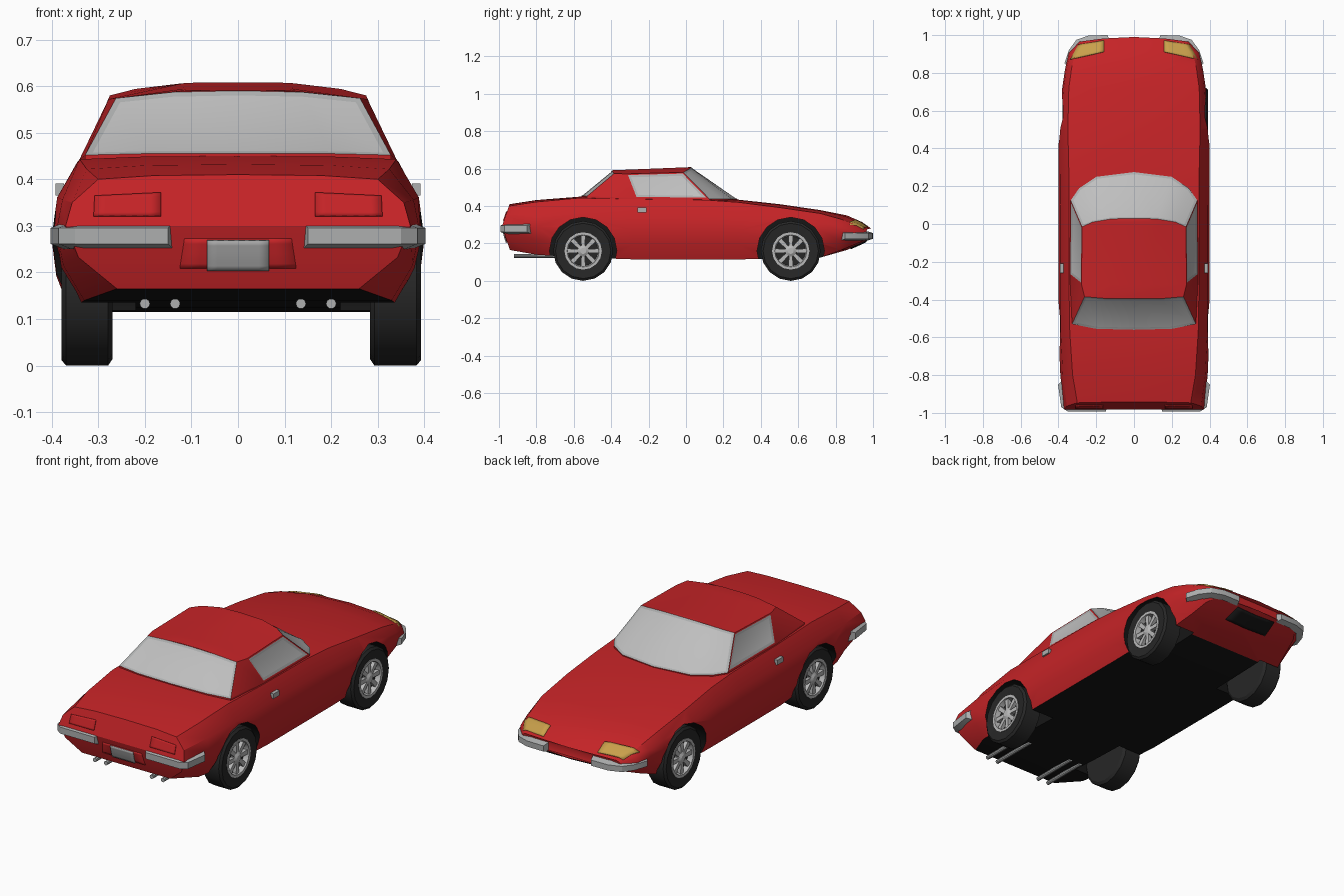
import bpy, bmesh
from math import sin, cos, pi, radians
from mathutils import Vector
from mathutils.bvhtree import BVHTree

old = bpy.data.objects.get("Cube")
if old:
    bpy.data.objects.remove(old, do_unlink=True)


def material(name, *rgb):
    m = bpy.data.materials.new(name)
    m.use_nodes = True
    m.diffuse_color = (*rgb, 1)
    m.node_tree.nodes["Principled BSDF"].inputs["Base Color"].default_value = (*rgb, 1)
    return m


red = material("body red", .56, .017, .02)
black = material("underside black", .008, .008, .008)
rubber = material("tyre rubber", .02, .02, .02)
glass = material("window glass", .52, .52, .52)
chrome = material("chrome trim", .42, .43, .43)
alloy = material("wheel alloy", .48, .48, .48)
amber = material("lamp amber", .58, .35, .07)
plate_grey = material("plate grey", .38, .38, .38)


def shade(mesh):
    mesh.shade_smooth()
    mesh.set_sharp_from_angle(angle=radians(28))


def make(name, geometry, *mats, fix=True):
    mesh = bpy.data.meshes.new(name)
    mesh.from_pydata(geometry[0], [], geometry[1])
    for m in mats:
        mesh.materials.append(m)
    if fix:
        bm = bmesh.new()
        bm.from_mesh(mesh)
        bmesh.ops.recalc_face_normals(bm, faces=bm.faces)
        bm.to_mesh(mesh)
        bm.free()
    shade(mesh)
    obj = bpy.data.objects.new(name, mesh)
    bpy.context.collection.objects.link(obj)
    return obj


def ladder(ring):
    """Fill a symmetric ring with strips running from side to side."""
    n = len(ring)
    return [list(dict.fromkeys([ring[i], ring[i + 1], ring[n - i - 1], ring[-i % n]]))
            for i in range(n // 2)]


def loft(rings, caps=True):
    n = len(rings[0])
    verts = [p for r in rings for p in r]
    faces = [(a * n + i, a * n + (i + 1) % n, (a + 1) * n + (i + 1) % n, (a + 1) * n + i)
             for a in range(len(rings) - 1) for i in range(n)]
    if caps:
        faces += ladder(list(range(n)))
        faces += ladder(list(range(len(verts) - n, len(verts))))
    return verts, faces


def merge(parts):
    verts, faces = [], []
    for v, f in parts:
        faces += [[i + len(verts) for i in face] for face in f]
        verts += v
    return verts, faces


def mirrored(half):
    return half + [(-x, y, z) for x, y, z in half[-2:0:-1]]


def lathe(profile, centre, side=1, seg=16, caps=True):
    cx, cy, cz = centre
    return loft([[(cx + side * x, cy + r * cos(2 * pi * k / seg), cz + r * sin(2 * pi * k / seg))
                  for k in range(seg)] for x, r in profile], caps)


# Body shell: y, centre top, shoulder x z, widest x z, sill x, floor z
stations = [
    (-.985, .41, .30, .40, .37, .30, .26, .165),
    (-.80, .432, .325, .422, .39, .29, .33, .14),
    (-.57, .45, .34, .443, .40, .28, .35, .125),
    (-.28, .448, .345, .437, .40, .27, .36, .115),
    (.10, .44, .345, .433, .40, .27, .36, .115),
    (.28, .434, .345, .42, .40, .27, .36, .115),
    (.50, .41, .35, .392, .40, .27, .36, .118),
    (.72, .378, .345, .36, .38, .27, .34, .125),
    (.86, .35, .33, .33, .365, .265, .31, .165),
    (.94, .315, .31, .30, .345, .26, .29, .20),
    (.99, .28, .27, .275, .29, .255, .25, .225)]


def section(y, zc, xs, zs, xw, zw, xl, zb):
    half = [(0, zc), (.6 * xs, zc - .2 * (zc - zs)), (xs, zs),
            (xs + .8 * (xw - xs), (zs + zw) / 2), (xw, zw),
            (xw - .25 * (xw - xl), (zw + zb) / 2), (xl, zb), (0, zb)]
    tail = .35 if y < -.9 else 0
    nose = .3 if y > .8 else 0
    return mirrored([(x, y + tail * abs(z - .29) - nose * x * x, z) for x, z in half])


shell = loft([section(*s) for s in stations])
body = make("body", shell, red, black)
for p in body.data.polygons:
    if p.normal.z < -.7 and -.92 < p.center.y < .72:
        p.material_index = 1
surface = BVHTree.FromPolygons([Vector(v) for v in shell[0]], shell[1])

# Wheel arches cut from the body, then wheels
R = .16
bpy.context.view_layer.objects.active = body
for side, label in ((1, "left"), (-1, "right")):
    for y, end in ((.56, "front"), (-.55, "rear")):
        cutter = make("arch_cutter", lathe([(.22, .18), (.5, .18)], (0, y, R), side), red, black)
        cutter.hide_render = True
        for p in cutter.data.polygons:
            p.material_index = 1
        cut = body.modifiers.new("arch", 'BOOLEAN')
        cut.operation, cut.solver, cut.object = 'DIFFERENCE', 'EXACT', cutter
        bpy.ops.object.modifier_apply(modifier=cut.name)
        bpy.data.objects.remove(cutter, do_unlink=True)

        hub = (.007 + side * .331, y, R)
        make(f"{end}_{label}_tyre", lathe(
            [(-.055, .1), (-.055, .145), (-.045, R), (.045, R),
             (.055, .148), (.05, .1), (.025, .095)], hub, side), rubber)
        parts = [lathe([(.025, .098), (.053, .1), (.053, .086), (.026, .08)], hub, side, caps=False),
                 lathe([(.02, .032), (.045, .03), (.053, .016)], hub, side)]
        for k in range(8):
            a = 2 * pi * k / 8
            rings = []
            for r, w in ((.02, .009), (.09, .013)):
                rings.append([(hub[0] + side * x, y + r * cos(a) - t * sin(a), R + r * sin(a) + t * cos(a))
                              for x, t in ((.026, -w), (.045, -w), (.045, w), (.026, w))])
            parts.append(loft(rings))
        make(f"{end}_{label}_rim", merge(parts), alloy)
shade(body.data)

# Cabin: skirt, window base and roof edge
base = mirrored([(0, .275, .438), (.2, .25, .438), (.29, .19, .438), (.335, .125, .438),
                 (.34, -.27, .443), (.328, -.53, .452), (.2, -.555, .455), (0, -.56, .455)])
edge = mirrored([(0, .03, .608), (.12, .027, .606), (.22, .01, .594), (.275, -.015, .58),
                 (.278, -.32, .572), (.262, -.385, .574), (.14, -.395, .587), (0, -.395, .59)])
skirt = [(x, y, z - .04) for x, y, z in base]
verts, faces = loft([skirt, base, edge], caps=False)
n = len(base)
rows = [[2 * n]]
for i in range(1, n // 2):
    x, y, z = edge[i]
    crown = max(z, .607 + .04 * y)
    verts += [(.42 * x, y, crown), (-.42 * x, y, crown)]
    rows.append([2 * n + i, len(verts) - 2, len(verts) - 1, 3 * n - i])
rows.append([2 * n + n // 2])
faces += [rows[0] + rows[1], rows[-1] + rows[-2]]
for a, b in zip(rows[1:-2], rows[2:-1]):
    faces += [(a[j], a[j + 1], b[j + 1], b[j]) for j in range(3)]
cabin = make("cabin", (verts, faces), red, glass, chrome)

# Windows inset into the cabin with a trim border
bm = bmesh.new()
bm.from_mesh(cabin.data)
bm.faces.ensure_lookup_table()
windows = [[bm.faces[n + k] for k in group]
           for group in ((0, 1, 2, 11, 12, 13), (5, 6, 7, 8), (3,), (10,))]
for panes in windows:
    if len(panes) == 1:
        bmesh.ops.inset_region(bm, faces=panes, thickness=.007, use_even_offset=True)
    border = bmesh.ops.inset_region(bm, faces=panes, thickness=.012, depth=-.003,
                                    use_boundary=True, use_even_offset=True)["faces"]
    for f in border:
        f.material_index = 2
    for f in panes:
        f.material_index = 1
bm.to_mesh(cabin.data)
bm.free()
shade(cabin.data)


def drape(name, corners, direction, mat, lift=.005, steps=6):
    """Lay a thin four-cornered plate on the body shell along a direction."""
    d = Vector(direction)
    a, b, c, e = [Vector(p) for p in corners]
    pts = []
    for i in range(steps + 1):
        for j in range(steps + 1):
            u, v = i / steps, j / steps
            p = a.lerp(b, u).lerp(e.lerp(c, u), v)
            hit = surface.ray_cast(p - d * 2, d)[0]
            pts.append((hit or p) - d * lift)
    w = steps + 1
    quads = [(i * w + j, (i + 1) * w + j, (i + 1) * w + j + 1, i * w + j + 1)
             for i in range(steps) for j in range(steps)]
    normal = (pts[w] - pts[0]).cross(pts[1] - pts[0])
    if normal.dot(d) > 0:
        quads = [q[::-1] for q in quads]
    obj = make(name, (pts, quads), mat, fix=False)
    solid = obj.modifiers.new("thickness", 'SOLIDIFY')
    solid.thickness, solid.offset = .007, -1
    return obj


def bumper(name, path, low, high, side):
    lip = (high - low) * .2
    rings = [[(side * x * .93, y * .97, low), (side * x, y, low + lip),
              (side * x, y, high - lip), (side * x * .93, y * .97, high)] for x, y in path]
    make(name, loft(rings), chrome)


def box(name, centre, size, mat):
    x, y, z = centre
    a, b, c = [s / 2 for s in size]
    make(name, loft([[(x + a * p, y + b * q, z + c * h) for p, q in
                      ((-1, -1), (1, -1), (1, 1), (-1, 1))] for h in (-1, 1)]), mat)


# Paired details
for s, label in ((1, "left"), (-1, "right")):
    bumper(f"rear_bumper_{label}", [(.15, -.993), (.35, -.993), (.385, -.97), (.402, -.85)], .25, .307, s)
    bumper(f"front_bumper_{label}", [(.14, 1), (.24, .998), (.305, .975), (.345, .92), (.368, .85)],
           .215, .265, s)
    drape(f"headlamp_{label}", [(s * .16, .972, 0), (s * .295, .95, 0), (s * .338, .872, 0),
                                (s * .16, .912, 0)], (0, 0, -1), amber)
    drape(f"tail_lamp_{label}", [(s * .165, 0, .322), (s * .31, 0, .322), (s * .308, 0, .365),
                                 (s * .165, 0, .372)], (0, 1, 0), red)
    box(f"door_handle_{label}", (s * .383, -.235, .378), (.018, .05, .026), chrome)
    for x, place in ((.2, "outer"), (.135, "inner")):
        pipe = lathe([(-.13, .011), (.13, .011)], (0, 0, 0), seg=10)
        pipe = ([(s * x + v[1], v[0] - .79, .133 + v[2]) for v in pipe[0]], pipe[1])
        make(f"exhaust_{place}_{label}", pipe, chrome)

# Plate mount, number plate and nose intake
drape("plate_mount", [(-.125, 0, .208), (.125, 0, .208), (.115, 0, .272), (-.115, 0, .272)],
      (0, 1, 0), red, .003)
drape("number_plate", [(-.067, 0, .203), (.067, 0, .203), (.067, 0, .268), (-.067, 0, .268)],
      (0, 1, 0), plate_grey, .008)
drape("nose_intake", [(-.13, .88, 0), (.13, .88, 0), (.12, .965, 0), (-.12, .965, 0)],
      (0, 0, 1), black)
